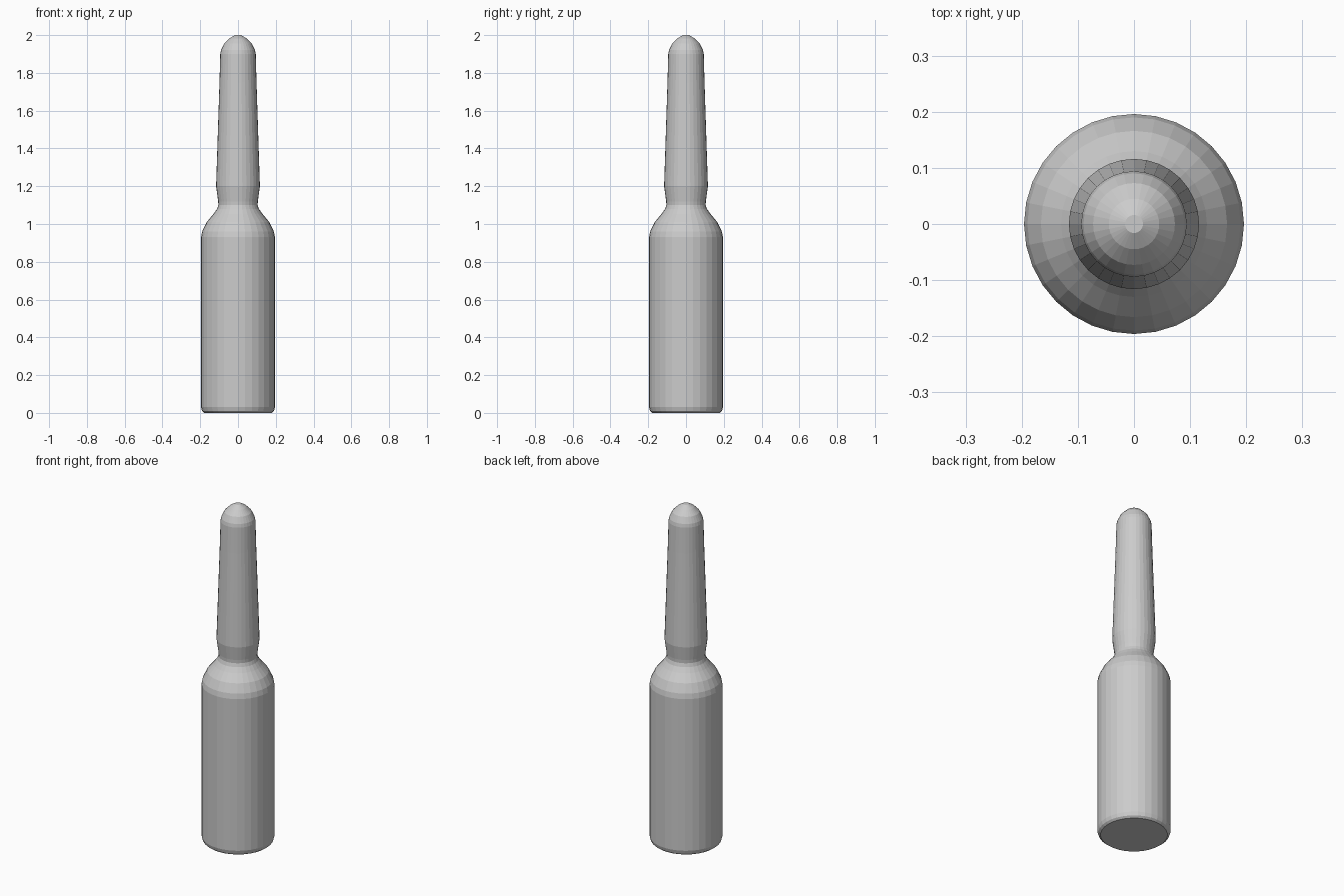
import bpy
import bmesh
import math

cube = bpy.data.objects.get("Cube")
if cube:
    bpy.data.objects.remove(cube, do_unlink=True)

SIDES = 32

# Single plain material
grey = bpy.data.materials.new("glass_grey")
grey.use_nodes = True
colour = (0.6, 0.6, 0.6, 1.0)
grey.diffuse_color = colour
grey.node_tree.nodes["Principled BSDF"].inputs["Base Color"].default_value = colour


def lathe(name, profile):
    """Revolve (radius, height) points about z and cap both ends."""
    bm = bmesh.new()
    rings = []
    for radius, z in profile:
        angles = [2 * math.pi * i / SIDES for i in range(SIDES)]
        rings.append([bm.verts.new((radius * math.cos(a), radius * math.sin(a), z))
                      for a in angles])
    for low, high in zip(rings, rings[1:]):
        for i in range(SIDES):
            j = (i + 1) % SIDES
            bm.faces.new((low[i], low[j], high[j], high[i]))
    bm.faces.new(rings[0][::-1])
    bm.faces.new(rings[-1])
    mesh = bpy.data.meshes.new(name)
    bm.to_mesh(mesh)
    bm.free()
    mesh.materials.append(grey)
    obj = bpy.data.objects.new(name, mesh)
    bpy.context.collection.objects.link(obj)
    return obj


# Rounded foot and straight body, shoulder, pinched neck, tapered stem, domed tip
foot = [(0.178, 0), (0.19, 0.01), (0.196, 0.03)]
shoulder = [(0.196, 0.93), (0.19, 0.96), (0.166, 1.01), (0.13, 1.053), (0.111, 1.08)]
neck = [(0.104, 1.1), (0.105, 1.12), (0.116, 1.2)]
stem = [(0.115, 1.23), (0.098, 1.75), (0.094, 1.9)]
tip = [(0.09, 1.92), (0.073, 1.955), (0.045, 1.983), (0.016, 2.0)]
lathe("ampoule", foot + shoulder + neck + stem + tip)
